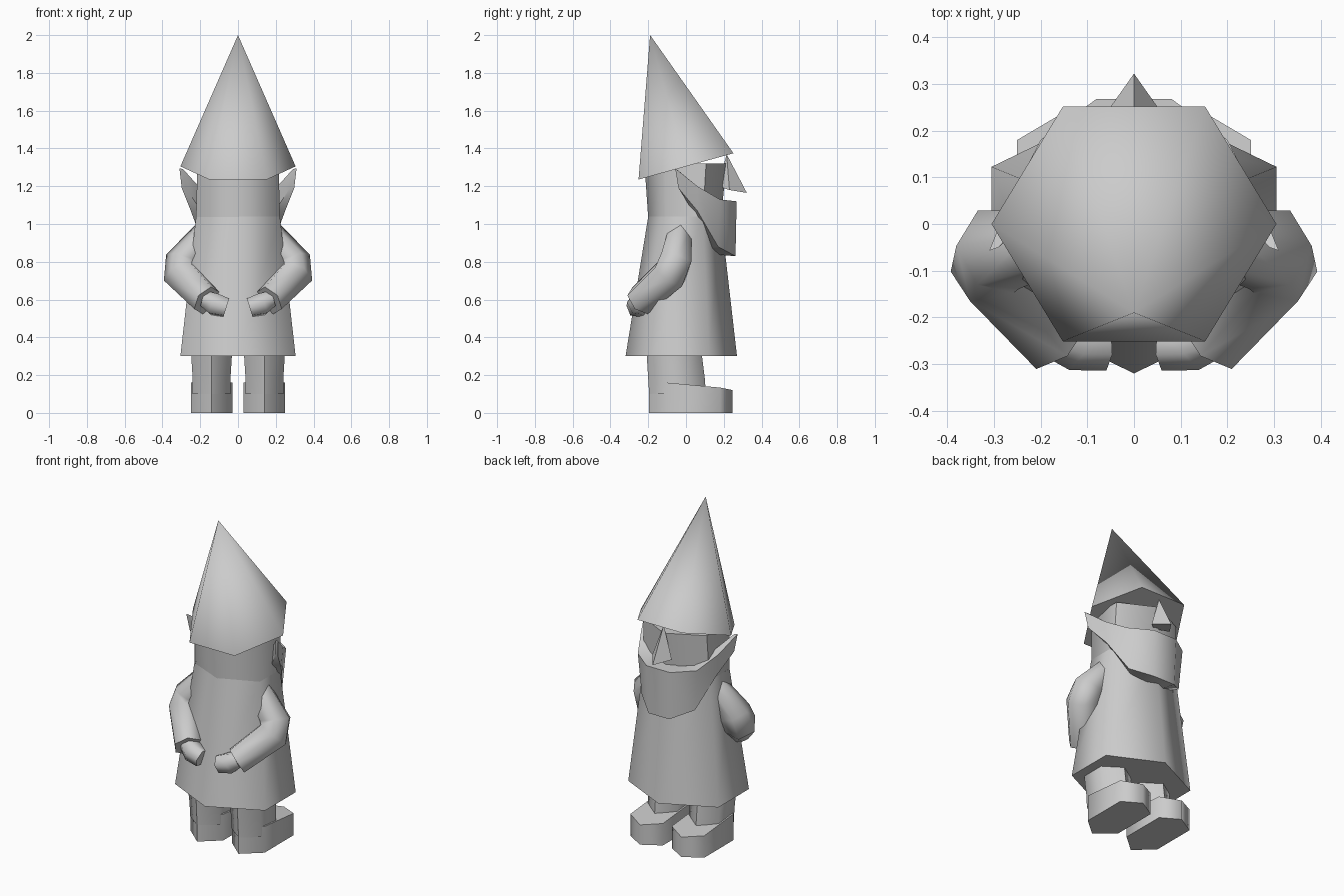
import bpy, bmesh, math
from mathutils import Vector

if "Cube" in bpy.data.objects:
    bpy.data.objects.remove(bpy.data.objects["Cube"])

grey = bpy.data.materials.new("plain_grey")
grey.diffuse_color = (0.6, 0.6, 0.6, 1)
grey.use_nodes = True
grey.node_tree.nodes["Principled BSDF"].inputs["Base Color"].default_value = grey.diffuse_color


def make(name, bm, angle=65):
    bmesh.ops.recalc_face_normals(bm, faces=bm.faces)
    me = bpy.data.meshes.new(name)
    bm.to_mesh(me)
    bm.free()
    me.materials.append(grey)
    ob = bpy.data.objects.new(name, me)
    bpy.context.collection.objects.link(ob)
    bpy.ops.object.select_all(action='DESELECT')
    ob.select_set(True)
    bpy.context.view_layer.objects.active = ob
    bpy.ops.object.shade_smooth_by_angle(angle=math.radians(angle))
    return ob


def loft(name, rings, angle=65):
    """Skin a list of point rings and cap both ends."""
    bm = bmesh.new()
    vs = [[bm.verts.new(p) for p in r] for r in rings]
    n = len(vs[0])
    for a, b in zip(vs, vs[1:]):
        for i in range(n):
            j = (i + 1) % n
            bm.faces.new((a[i], a[j], b[j], b[i]))
    bm.faces.new(vs[0])
    bm.faces.new(vs[-1])
    return make(name, bm, angle)


def hexagon(z, half_x, y0, y1, cx=0):
    """Six-sided level ring with corners at its front and back."""
    cy, ry, rx = (y0 + y1) / 2, (y1 - y0) / 2, half_x / math.cos(math.pi / 6)
    return [(cx + rx * math.cos(t), cy + ry * math.sin(t), z)
            for t in (math.radians(30 + 60 * i) for i in range(6))]


def tube_ring(c, d, r):
    """Six-sided ring round centre c, facing along d."""
    d = Vector(d).normalized()
    ref = Vector((0.5, -0.8, 0.3))
    u = (ref - d * ref.dot(d)).normalized()
    v = d.cross(u)
    return [Vector(c) + r * (math.cos(k * math.pi / 3) * u + math.sin(k * math.pi / 3) * v)
            for k in range(6)]


def flip(points, s):
    return [(p[0] * s, p[1], p[2]) for p in points]


# robe and head
loft("robe", [hexagon(0.3, 0.305, -0.32, 0.27), hexagon(1.04, 0.222, -0.2, 0.185)])
loft("head", [hexagon(1.03, 0.222, -0.2, 0.185), hexagon(1.32, 0.215, -0.22, 0.215)])

# tilted pointed hat
bm = bmesh.new()
rim = []
for i in range(6):
    t = math.radians(60 * i)
    y = 0.29 * math.sin(t)
    rim.append(bm.verts.new((0.305 * math.cos(t), y, 1.305 + 0.277 * y)))
tip = bm.verts.new((0, -0.19, 2.0))
for i in range(6):
    bm.faces.new((rim[i], rim[(i + 1) % 6], tip))
bm.faces.new(rim)
make("hat", bm)

# nose: a small wedge under the rim
bm = bmesh.new()
root, end, left, right, under = [bm.verts.new(p) for p in (
    (0, 0.215, 1.37), (0, 0.322, 1.165), (-0.065, 0.23, 1.18),
    (0.065, 0.23, 1.18), (0, 0.17, 1.2))]
for f in ((root, left, end), (root, end, right), (end, left, under),
          (end, under, right), (root, under, left), (root, right, under)):
    bm.faces.new(f)
make("nose", bm, 40)

# beard: wraps from ear to ear; each section is outer top/bottom, inner bottom/top
half = [
    [(0.31, -0.057, 1.295), (0.298, -0.04, 1.19), (0.275, -0.03, 1.19), (0.29, -0.05, 1.29)],
    [(0.262, 0.06, 1.2), (0.25, 0.06, 1.07), (0.19, 0.04, 1.06), (0.2, 0.05, 1.19)],
    [(0.2, 0.18, 1.13), (0.18, 0.17, 0.88), (0.1, 0.1, 0.87), (0.15, 0.13, 1.13)],
    [(0.08, 0.268, 1.12), (0.07, 0.262, 0.83), (0.05, 0.13, 0.84), (0.07, 0.17, 1.12)],
]
loft("beard", half + [flip(s, -1) for s in reversed(half)])

for side, s in (("right", 1), ("left", -1)):
    # sleeve from shoulder over elbow to cuff
    arm = [tube_ring((0.17, -0.035, 0.955), (0.55, 0, -0.83), 0.07),
           tube_ring((0.29, -0.055, 0.81), (0.3, -0.25, -0.9), 0.095),
           tube_ring((0.3, -0.085, 0.735), (-0.35, -0.5, -0.7), 0.1),
           tube_ring((0.165, -0.243, 0.595), (-0.6, -0.6, -0.52), 0.085)]
    loft(side + "_arm", [flip(r, s) for r in arm])
    # hand
    hand = [tube_ring((0.17, -0.24, 0.6), (-0.8, -0.4, -0.4), 0.05),
            tube_ring((0.125, -0.25, 0.575), (-0.85, -0.25, -0.4), 0.065),
            tube_ring((0.062, -0.26, 0.557), (-0.95, 0, -0.3), 0.055)]
    loft(side + "_hand", [flip(r, s) for r in hand])
    # leg
    loft(side + "_leg", [hexagon(0.1, 0.1, -0.195, 0.105, 0.14 * s),
                         hexagon(0.18, 0.1, -0.2, 0.1, 0.14 * s),
                         hexagon(0.34, 0.11, -0.21, 0.08, 0.14 * s)])
    # boot: long six-sided sole with a top that drops to the toe
    sole = [(0.14, -0.195), (0.25, -0.1), (0.25, 0.18), (0.14, 0.245), (0.03, 0.18), (0.03, -0.1)]
    low = [(x * s, y, 0) for x, y in sole]
    high = [(x * s, y, 0.16 - max(0, y - 0.05) * 0.2) for x, y in sole]
    loft(side + "_boot", [low, high])
